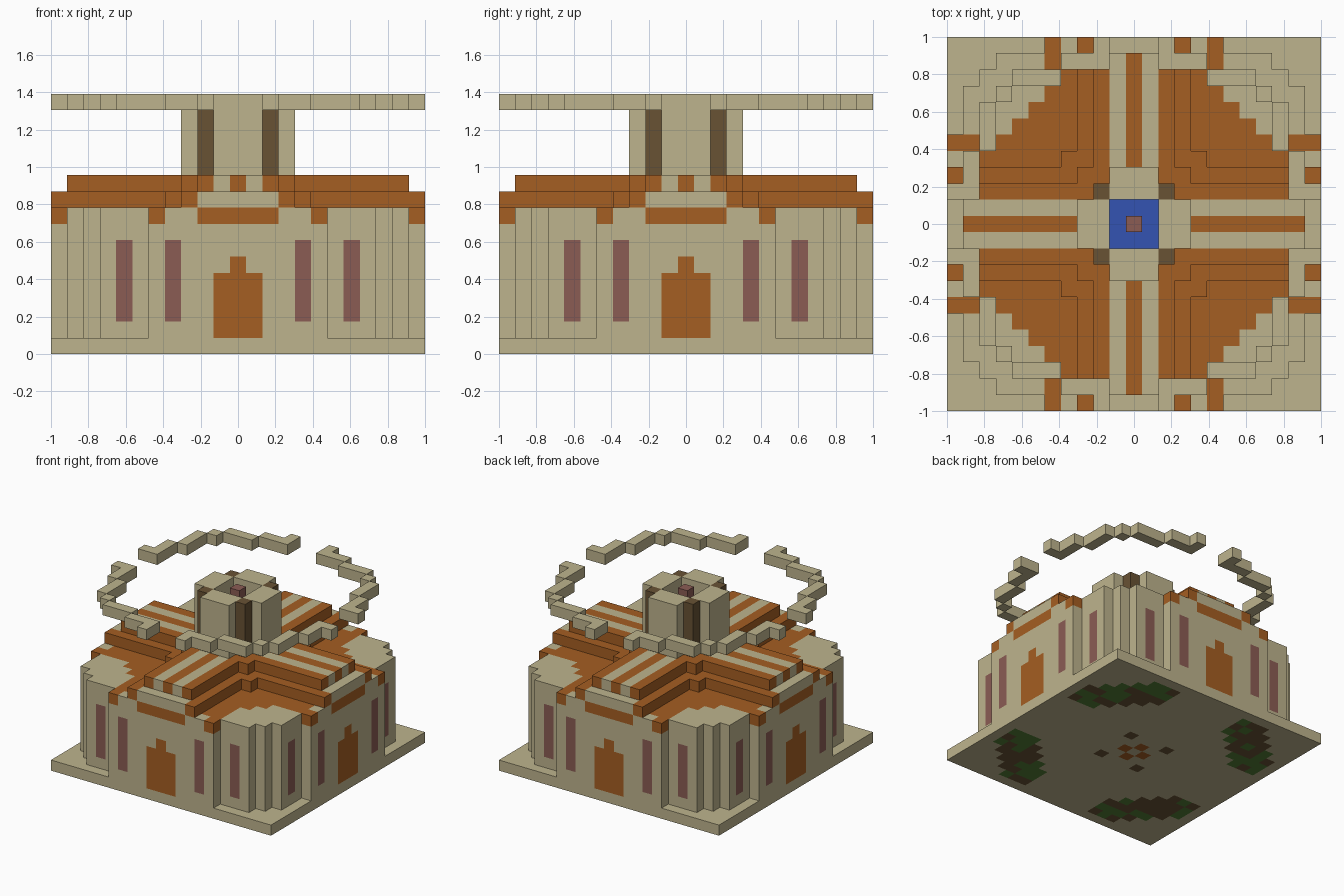
import bpy
import bmesh
import random
from mathutils import Vector

random.seed(4)
old = bpy.data.objects.get("Cube")
if old:
    bpy.data.objects.remove(old, do_unlink=True)

U = 2 / 23      # edge length of one block
R = 11          # blocks run from -R to R
WALL_TOP = 8    # last wall layer


def make_material(name, rgb):
    """Material from display values 0-255, stored as linear."""
    lin = [((c / 255 + 0.055) / 1.055) ** 2.4 for c in rgb] + [1]
    mat = bpy.data.materials.new(name)
    mat.use_nodes = True
    mat.diffuse_color = lin
    mat.node_tree.nodes["Principled BSDF"].inputs["Base Color"].default_value = lin
    return mat


PALETTE = {
    "sandstone": (190, 180, 141),
    "orange_clay": (165, 94, 34),
    "dark_wood": (104, 82, 52),
    "mauve_brick": (139, 92, 84),
    "water_blue": (51, 84, 178),
    "moss_green": (84, 126, 54),
}
MATERIALS = {name: make_material(name, rgb) for name, rgb in PALETTE.items()}
NAMES = list(PALETTE)

parts = {}
occupied = set()


def add_part(name, layers, rule):
    """Collect blocks; rule(a, b, k) uses the smaller and larger distance from the axes."""
    cells = {}
    for k in layers:
        for i in range(-R, R + 1):
            for j in range(-R, R + 1):
                a, b = sorted((abs(i), abs(j)))
                colour = rule(a, b, k)
                if colour:
                    cells[i, j, k] = colour
    parts[name] = cells
    occupied.update(cells)


def in_plan(a, b):
    """Stepped round plan of the hall."""
    return b <= (R if a <= 5 else R - 1 if a <= 8 else R - 2)


# Square base slab with soil patches showing underneath
def base(a, b, k):
    if 4 <= a and b <= 10 and 12 <= a + b <= 16:
        return "moss_green" if random.random() < 0.38 else "dark_wood"
    if a == b == 2:
        return "dark_wood"
    if a == 0 and b == 1:
        return "orange_clay"
    return "sandstone"


# Hall walls with doors and tall windows on each side
def walls(a, b, k):
    if not in_plan(a, b):
        return None
    if (a, b) in ((4, R), (7, R - 1)) and 2 <= k <= 6:
        return "mauve_brick"
    if b == R and (a <= 1 and k <= 4 or a == 0 and k == 5):
        return "orange_clay"
    return "sandstone"


# Flat deck on top of the walls: clay inside a stone rim
def deck(a, b, k):
    if not in_plan(a, b):
        return None
    clay = a == 5 or (a < 5 and b < R) or a + b <= 13
    return "orange_clay" if clay else "sandstone"


# Lower step of the cross roof, with stone gable ends
def lower_roof(a, b, k):
    if a <= 3 or b <= 4:
        return "sandstone" if b == R and a <= 2 else "orange_clay"


# Upper step of the cross roof, striped along each arm
def upper_roof(a, b, k):
    if (a <= 2 and b < R) or b <= 3:
        return "sandstone" if a == 1 and b > 2 else "orange_clay"


# Tower: four stone piers with wooden posts in the corners
def tower(a, b, k):
    if a <= 1 and 2 <= b <= 3:
        return "sandstone"
    if a == b == 2:
        return "dark_wood"


# Floating broken ring, one block thick
def ring(a, b, k):
    arc = (a == 2 and b >= 10) or (a in (3, 4) and b == 10)
    if arc or (5 <= a <= 7 and b == 9) or a == b == 8:
        return "sandstone"


add_part("base_slab", [0], base)
add_part("hall_walls", range(1, WALL_TOP), walls)
add_part("roof_deck", [WALL_TOP], deck)
add_part("lower_cross_roof", [9], lower_roof)
add_part("upper_cross_roof", [10], upper_roof)
add_part("tower_piers", range(11, 16), tower)
add_part("tower_pool", range(11, 13), lambda a, b, k: "water_blue" if b == 1 else None)
add_part("tower_spout", range(11, 16), lambda a, b, k: "mauve_brick" if b == 0 else None)
add_part("floating_ring", [15], ring)


def build(name, cells):
    """Mesh the outward block faces of one part."""
    bm = bmesh.new()
    verts = {}

    def vert(p):
        key = tuple(round(c * 2) for c in p)
        if key not in verts:
            verts[key] = bm.verts.new((p.x * U, p.y * U, (p.z + 0.5) * U))
        return verts[key]

    for cell, colour in cells.items():
        for axis in range(3):
            for sign in (-1, 1):
                n = Vector((0, 0, 0))
                n[axis] = sign
                mid = Vector(cell)
                if tuple(int(c) for c in mid + n) in occupied:
                    continue
                s = Vector((0, 0, 0))
                s[(axis + 1) % 3] = 1
                t = n.cross(s)
                corners = ((-1, -1), (1, -1), (1, 1), (-1, 1))
                face = bm.faces.new([vert(mid + (n + s * p + t * q) / 2) for p, q in corners])
                face.material_index = NAMES.index(colour)
    mesh = bpy.data.meshes.new(name)
    bm.to_mesh(mesh)
    bm.free()
    for mat in MATERIALS.values():
        mesh.materials.append(mat)
    bpy.context.collection.objects.link(bpy.data.objects.new(name, mesh))


for part_name, part_cells in parts.items():
    build(part_name, part_cells)
